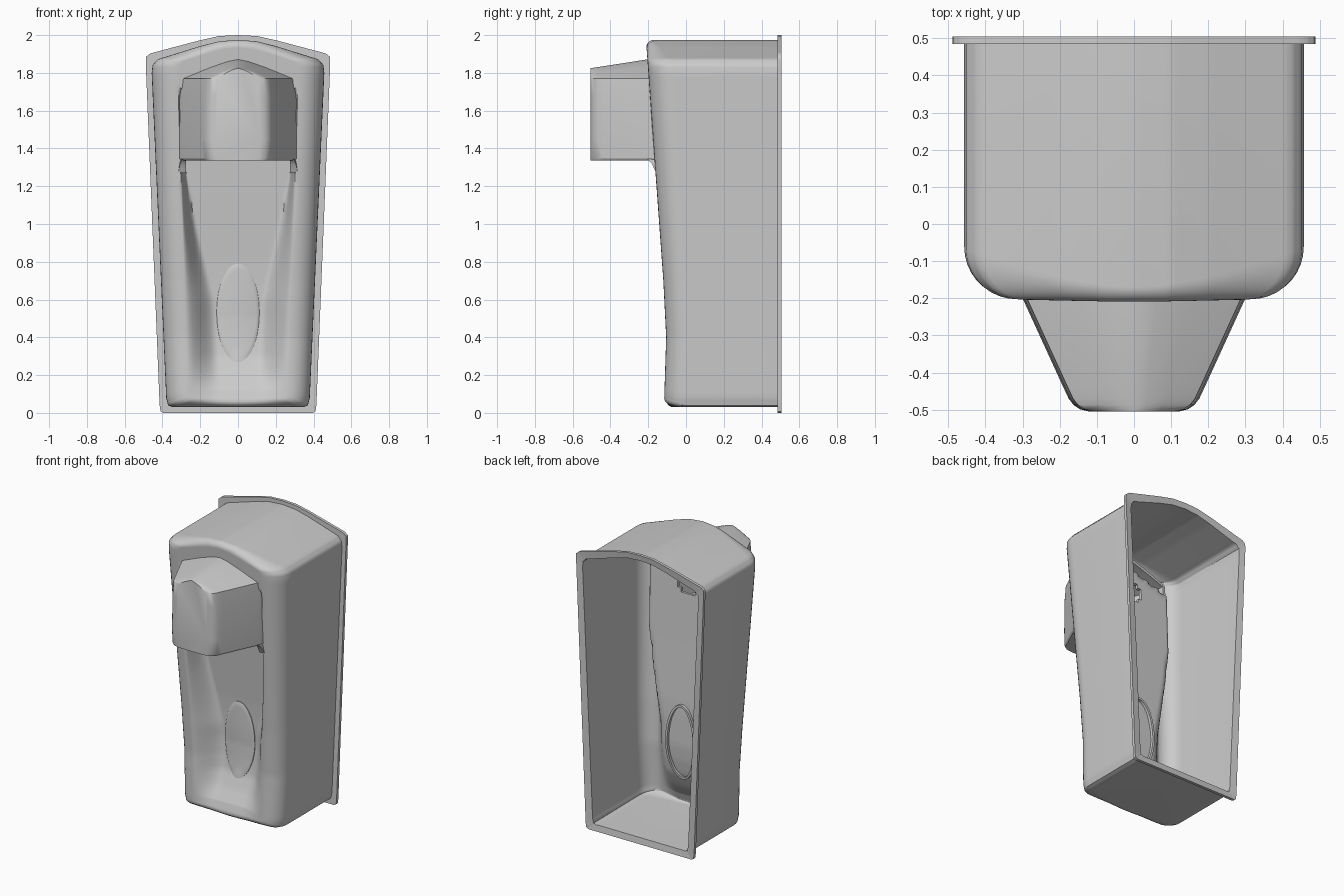
import bpy, bmesh, math

if "Cube" in bpy.data.objects:
    bpy.data.objects.remove(bpy.data.objects["Cube"])


def interp(table, v):
    if v <= table[0][0]:
        return table[0][1]
    for (a, p), (b, q) in zip(table, table[1:]):
        if v <= b:
            return p + (q - p) * (v - a) / (b - a)
    return table[-1][1]


def smooth(t):
    t = min(1, max(0, t))
    return t * t * (3 - 2 * t)


def finish(ob, angle):
    bpy.ops.object.select_all(action='DESELECT')
    ob.select_set(True)
    bpy.context.view_layer.objects.active = ob
    for m in list(ob.modifiers):
        bpy.ops.object.modifier_apply(modifier=m.name)
    bpy.ops.object.shade_smooth_by_angle(angle=math.radians(angle))


def loft(name, rings, thick=0, cap=False, remove=None, angle=35, closed=False):
    """Skin closed rings of points, front facing -y, then thicken inward."""
    bm = bmesh.new()
    vr = [[bm.verts.new(p) for p in r] for r in rings]
    n = len(rings[0])
    for a, b in zip(vr, vr[1:]):
        for i in range(n):
            j = (i + 1) % n
            bm.faces.new((a[i], a[j], b[j], b[i]))
    if cap:
        bm.faces.new(vr[-1])
    if closed:
        bm.faces.new(vr[0])
    bmesh.ops.remove_doubles(bm, verts=bm.verts, dist=1e-4)
    bmesh.ops.recalc_face_normals(bm, faces=bm.faces)
    bm.normal_update()
    if not closed and sum(f.normal.y * f.calc_area() for f in bm.faces) > 0:
        bmesh.ops.reverse_faces(bm, faces=bm.faces)
    if remove:
        dead = [f for f in bm.faces if remove(f.calc_center_median())]
        bmesh.ops.delete(bm, geom=dead, context='FACES')
    me = bpy.data.meshes.new(name)
    bm.to_mesh(me)
    bm.free()
    ob = bpy.data.objects.new(name, me)
    bpy.context.collection.objects.link(ob)
    if thick:
        m = ob.modifiers.new("wall", 'SOLIDIFY')
        m.thickness, m.offset = thick, -1
    finish(ob, angle)
    return ob


# Outlines of the body and its back flange (right half, bottom to top)
COUNTS = [14, 3, 3, 64, 3, 3, 10, 5, 5]
BODY = [(0, .03), (.345, .03), (.37, .04), (.38, .08), (.457, 1.80),
        (.452, 1.842), (.425, 1.872), (.2, 1.942), (.1, 1.967), (0, 1.975)]
FLANGE = [(0, 0), (.395, 0), (.41, .008), (.415, .04), (.488, 1.84),
          (.487, 1.885), (.465, 1.903), (.2, 1.973), (.1, 1.995), (0, 2)]


def outline(keys):
    half = []
    for (a, b), n in zip(zip(keys, keys[1:]), COUNTS):
        for i in range(n):
            t = i / n
            half.append((a[0] + (b[0] - a[0]) * t, a[1] + (b[1] - a[1]) * t))
    half.append(keys[-1])
    return half + [(-x, z) for x, z in half[-2:0:-1]]


# Front surface: leaning face with a long scooped recess
FACE = [(.03, -.117), (.15, -.113), (.4, -.105), (.7, -.12), (1.25, -.16), (1.95, -.21)]
DEPTH = [(.05, .008), (.12, .03), (.2, .075), (.3, .115), (.5, .138), (.8, .145),
         (1.2, .14), (1.8, .14)]
WIDTH = [(.08, .70 * .38), (1.8, .70 * .457)]
BLEND = [(.3, .17), (.6, .16), (1.0, .07), (1.25, .03)]


def front_y(x, z):
    side = smooth((interp(WIDTH, z) - abs(x)) / interp(BLEND, z))
    top = smooth((1.82 - .33 * abs(x) - z) / .06)
    return interp(FACE, z) + interp(DEPTH, z) * side * top


# Housing shell: flange, side walls, rounded edge, scooped front, small hole behind the hood
body, flange = outline(BODY), outline(FLANGE)
S0 = .7
steps = [S0 + (1 - S0) * math.sin(math.pi / 2 * (1 - i / 9)) for i in range(10)]
steps += [.7 - .0085 * i for i in range(1, 12)]
steps += [.6 - .03 * i for i in range(1, 18)] + [.06, 0]
rings = [[(x, .485, z) for x, z in flange], [(x, .485, z) for x, z in body]]
for s in steps:
    ring = []
    for x, z in body:
        spine = min(1.84, max(.18, z))
        px, pz = x * s, spine + (z - spine) * s
        r = .3 * math.hypot(x, z - spine)
        k = max(0, (s - S0) / (1 - S0))
        ring.append((px, front_y(px, pz) + r * (1 - math.sqrt(max(0, 1 - k * k))), pz))
    rings.append(ring)
loft("housing_shell", rings, .02, angle=50,
     remove=lambda c: c.y < .1 and math.hypot(c.x, c.z - 1.6) < .08)

# Hollow nozzle hood on the upper front
hood = []
for y, w in [(-.07, .322), (-.15, .32), (-.2, .30), (-.44, .19), (-.47, .176),
             (-.487, .163), (-.499, .145), (-.505, .12)]:
    peak = interp([(-.505, 1.825), (-.2, 1.872)], y)
    rise = peak - 1.775
    half = [(0, 1.335), (w * .6, 1.335), (w - .012, 1.336), (w - .003, 1.348),
            (w, 1.45), (w - .004, 1.68), (w - .012, 1.77),
            (w * .5, 1.775 + rise * .54), (w * .2, 1.775 + rise * .87), (0, peak)]
    pts = half + [(-x, z) for x, z in half[-2:0:-1]]
    hood.append([(x, y, z) for x, z in pts])
loft("nozzle_hood", hood, .02, cap=True, angle=30)

# Small curved brackets under the hood corners
prof = [(-.205, 1.345), (-.19, 1.33), (-.178, 1.315), (-.168, 1.29), (-.158, 1.27),
        (-.09, 1.27), (-.09, 1.345)]
for side, label in ((1, "right"), (-1, "left")):
    outer = [(side * min(.318, .318 + .46 * (y + .155)), y, z) for y, z in prof]
    inner = [(side * .275, y, z) for y, z in prof]
    loft("hood_bracket_" + label, [inner, outer], cap=True, closed=True)

# Oval button with a raised rim on the inside
oval = []
N = 56
for r, lift in [(1, .04), (1, 0), (1, -.005), (.96, -.009), (.85, -.011), (.65, -.014),
                (.4, -.017), (.2, -.018), (0, -.018)]:
    ring = []
    for i in range(N):
        a = 2 * math.pi * i / N
        x, z = .113 * r * math.cos(a), .53 + .26 * r * math.sin(a)
        ring.append((x, front_y(x, z) + lift, z))
    oval.append(ring)
loft("oval_button", oval, .015, angle=40)
